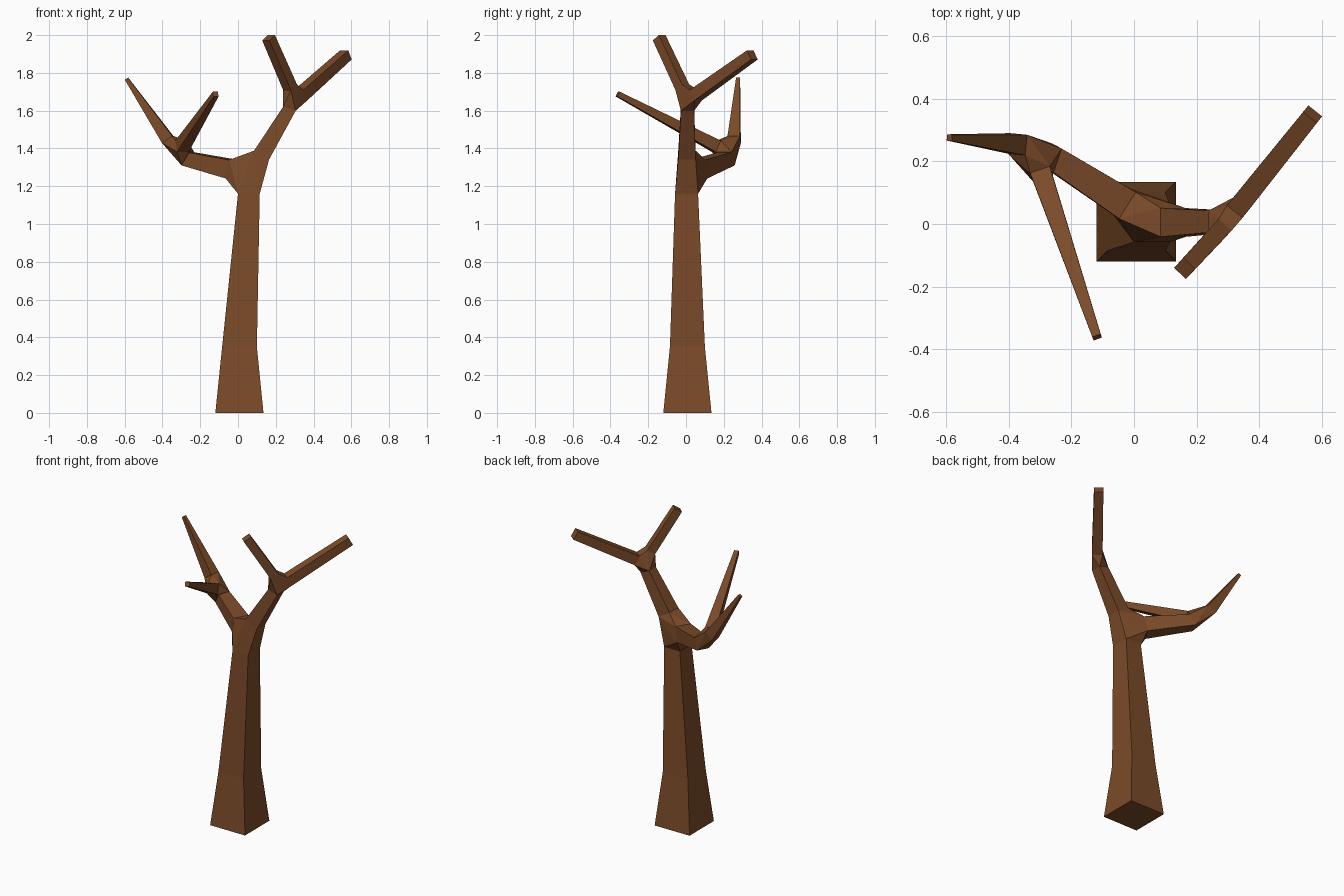
import bpy, bmesh
from mathutils import Vector

if "Cube" in bpy.data.objects:
    bpy.data.objects.remove(bpy.data.objects["Cube"])

bm = bmesh.new()


def box_ring(x0, x1, y0, y1, z):
    return [bm.verts.new(p) for p in ((x0, y0, z), (x1, y0, z), (x1, y1, z), (x0, y1, z))]


def ring(center, direction, half):
    """Square cross-section facing along a direction."""
    d = Vector(direction).normalized()
    side = d.cross(Vector((0, 0, 1))).normalized()
    up = side.cross(d)
    c = Vector(center)
    return [bm.verts.new(c + side * half * a + up * half * b)
            for a, b in ((-1, -1), (1, -1), (1, 1), (-1, 1))]


def loft(rings, cap_start=False, cap_end=False):
    for r, s in zip(rings, rings[1:]):
        for i in range(4):
            j = (i + 1) % 4
            bm.faces.new((r[i], r[j], s[j], s[i]))
    if cap_start:
        bm.faces.new(rings[0][::-1])
    if cap_end:
        bm.faces.new(rings[-1])


def fork(rings):
    """Convex joint between rings, left open where the limbs attach."""
    res = bmesh.ops.convex_hull(bm, input=[v for r in rings for v in r])
    faces = [g for g in res["geom"] if isinstance(g, bmesh.types.BMFace)]
    sets = [set(r) for r in rings]
    inner = [f for f in faces if any(set(f.verts) <= s for s in sets)]
    bmesh.ops.delete(bm, geom=inner, context='FACES_ONLY')


def twig(start, end, half_start, half_end):
    d = Vector(end) - Vector(start)
    a, b = ring(start, d, half_start), ring(end, d, half_end)
    loft([a, b], cap_end=True)
    return a


# trunk
trunk = [box_ring(-0.12, 0.135, -0.12, 0.135, 0),
         box_ring(-0.084, 0.10, -0.085, 0.10, 0.35),
         box_ring(0.0, 0.115, -0.058, 0.064, 1.16)]
loft(trunk, cap_start=True)

# two main limbs
right = [ring((0.125, 0.005, 1.365), (0.5, 0, 0.85), 0.046),
         ring((0.272, 0.008, 1.61), (0.3, 0, 0.95), 0.035)]
left = [ring((-0.03, 0.065, 1.29), (-0.8, 0.5, 0.2), 0.050),
        ring((-0.265, 0.215, 1.345), (-0.78, 0.42, 0.45), 0.039)]
loft(right)
loft(left)

# twigs on the right limb
right_a = twig((0.275, -0.02, 1.725), (0.162, -0.142, 1.986), 0.028, 0.026)
right_b = twig((0.332, 0.052, 1.682), (0.571, 0.351, 1.895), 0.032, 0.028)

# twigs on the left limb
left_a = twig((-0.372, 0.255, 1.447), (-0.590, 0.276, 1.769), 0.033, 0.010)
left_b = twig((-0.296, 0.16, 1.412), (-0.118, -0.362, 1.688), 0.033, 0.014)

# joints
fork([trunk[-1], right[0], left[0]])
fork([right[1], right_a, right_b])
fork([left[1], left_a, left_b])

bmesh.ops.recalc_face_normals(bm, faces=bm.faces[:])
mesh = bpy.data.meshes.new("bare_tree")
bm.to_mesh(mesh)
bm.free()
tree = bpy.data.objects.new("bare_tree", mesh)
bpy.context.collection.objects.link(tree)

bark = bpy.data.materials.new("bark")
bark.diffuse_color = (0.2, 0.07, 0.022, 1)
bark.use_nodes = True
bark.node_tree.nodes["Principled BSDF"].inputs["Base Color"].default_value = bark.diffuse_color
mesh.materials.append(bark)
